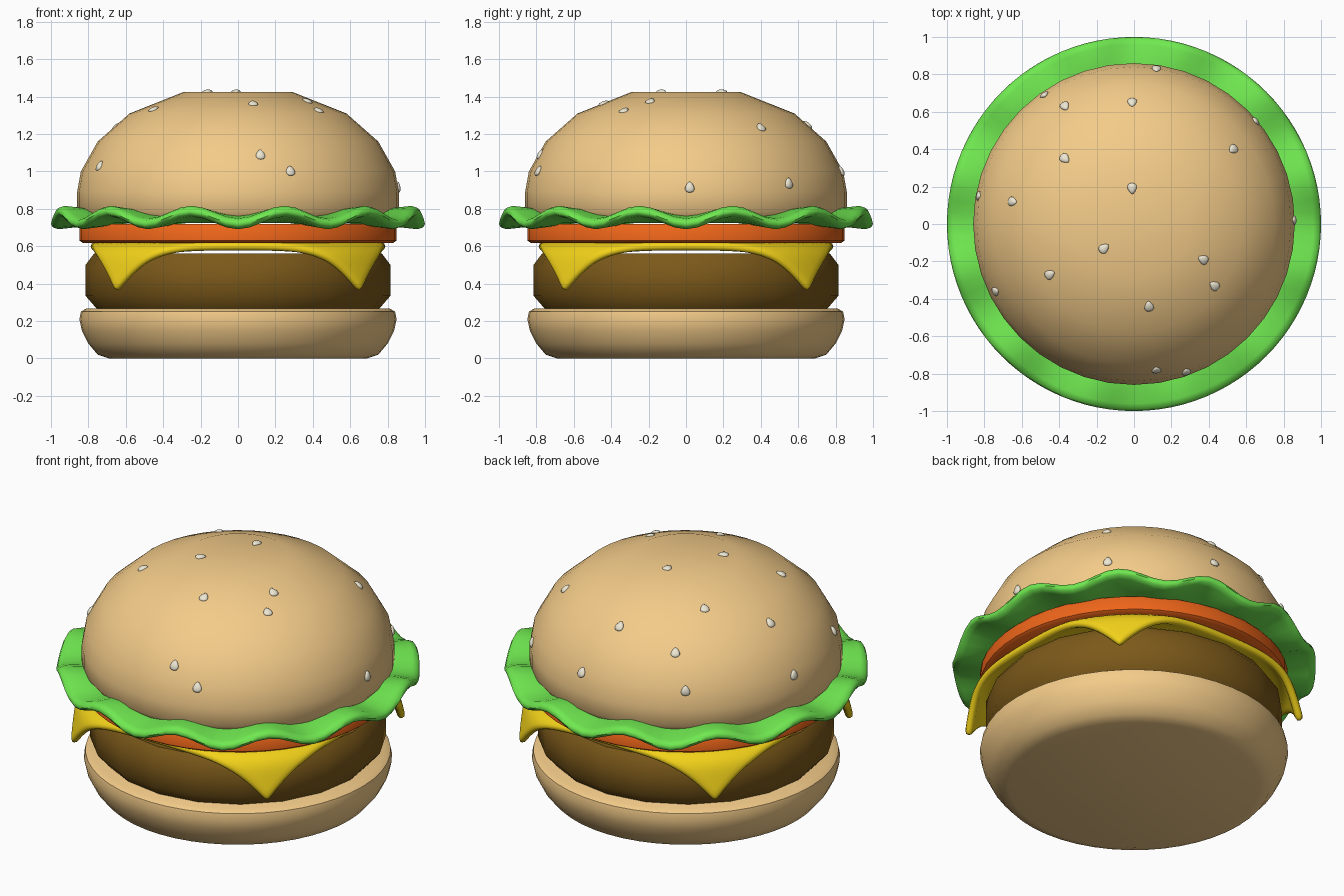
import bpy, bmesh, math
from mathutils import Vector, Matrix

if "Cube" in bpy.data.objects:
    bpy.data.objects.remove(bpy.data.objects["Cube"])


def material(name, rgb):
    m = bpy.data.materials.new(name)
    m.diffuse_color = (*rgb, 1)
    m.use_nodes = True
    m.node_tree.nodes["Principled BSDF"].inputs["Base Color"].default_value = m.diffuse_color
    return m


BREAD = material("bread", (0.90, 0.60, 0.25))
MEAT = material("meat", (0.20, 0.10, 0.01))
CHEESE = material("cheese", (0.90, 0.65, 0.01))
TOMATO = material("tomato", (0.85, 0.13, 0.01))
LEAF = material("leaf", (0.16, 0.80, 0.08))
SEED = material("seed", (0.85, 0.80, 0.65))


def finish(name, bm, mat, angle=45):
    bmesh.ops.recalc_face_normals(bm, faces=bm.faces)
    me = bpy.data.meshes.new(name)
    bm.to_mesh(me)
    bm.free()
    me.materials.append(mat)
    ob = bpy.data.objects.new(name, me)
    bpy.context.collection.objects.link(ob)
    bpy.ops.object.select_all(action='DESELECT')
    ob.select_set(True)
    bpy.context.view_layer.objects.active = ob
    bpy.ops.object.shade_smooth_by_angle(angle=math.radians(angle))
    return ob


def lathe(name, profile, mat, sides=32, wave=None, angle=45):
    """Revolve (radius, z) points; the ends are closed with flat caps."""
    bm = bmesh.new()
    rings = []
    for r, z in profile:
        ring = []
        for i in range(sides):
            a = 2 * math.pi * i / sides
            dz = wave(r, a) if wave else 0
            ring.append(bm.verts.new((r * math.cos(a), r * math.sin(a), z + dz)))
        rings.append(ring)
    for lo, hi in zip(rings, rings[1:]):
        for i in range(sides):
            j = (i + 1) % sides
            bm.faces.new((lo[i], lo[j], hi[j], hi[i]))
    bm.faces.new(rings[0])
    bm.faces.new(rings[-1])
    return finish(name, bm, mat, angle)


# Bottom bun, patty and tomato slice
lathe("bottom_bun", [(0.69, 0), (0.75, 0.02), (0.80, 0.08), (0.835, 0.15),
                     (0.848, 0.21), (0.84, 0.25), (0.81, 0.268)], BREAD, 48)
lathe("patty", [(0.75, 0.26), (0.815, 0.335), (0.815, 0.50), (0.77, 0.56)], MEAT, 20)
lathe("tomato_slice", [(0.83, 0.618), (0.847, 0.63), (0.847, 0.70), (0.83, 0.72)], TOMATO, 48)


# Wavy lettuce leaf, rippling more towards the rim
def ripple(r, a):
    k = max(0, (r - 0.70) / 0.30)
    return -0.034 * min(1, k * 1.3) * math.cos(12 * a)


lathe("lettuce", [(0.70, 0.725), (0.85, 0.725), (0.96, 0.725), (0.99, 0.735), (1.0, 0.752),
                  (0.99, 0.772), (0.96, 0.782), (0.85, 0.782), (0.70, 0.782)],
      LEAF, 96, ripple, 60)

# Top bun dome
DOME = [(0.83, 0.75), (0.86, 0.79), (0.86, 0.89), (0.84, 1.0),
        (0.75, 1.16), (0.58, 1.31), (0.29, 1.425)]
lathe("top_bun", DOME, BREAD, 40)

# Cheese: a square sheet whose corners bend down over the patty
bm = bmesh.new()
bmesh.ops.create_grid(bm, x_segments=32, y_segments=32, size=0.79)
START, BEND, LIMIT = 0.78, 0.12, 1.31
for v in bm.verts:
    r = math.hypot(v.co.x, v.co.y)
    drop, new_r = 0, r
    if r > START:
        s = r - START
        a = min(s / BEND, LIMIT)
        rest = s - a * BEND
        new_r = START + BEND * math.sin(a) + rest * math.cos(a)
        drop = BEND * (1 - math.cos(a)) + rest * math.sin(a)
    k = new_r / r if r > 0 else 1
    v.co = (v.co.x * k, v.co.y * k, 0.622 - drop)
cheese = finish("cheese_slice", bm, CHEESE, 60)
mod = cheese.modifiers.new("thickness", 'SOLIDIFY')
mod.thickness = 0.045
mod.offset = -1 if cheese.data.polygons[0].normal.z > 0 else 1
mod = cheese.modifiers.new("soft_edges", 'SUBSURF')
mod.levels = mod.render_levels = 1

# Sesame seeds: tapered drops lying on the dome
SPOTS = [(0.12, 0.83), (-0.48, 0.69), (-0.37, 0.63), (-0.01, 0.65), (0.65, 0.55),
         (0.53, 0.40), (-0.37, 0.35), (-0.01, 0.19), (-0.83, 0.15), (-0.65, 0.12),
         (0.855, 0.02), (-0.16, -0.13), (0.37, -0.19), (-0.45, -0.27), (0.43, -0.33),
         (-0.74, -0.36), (0.08, -0.44), (0.12, -0.78), (0.28, -0.79)]
bm = bmesh.new()
curve = DOME[2:] + [(0.0, 1.4251)]
for x, y in SPOTS:
    r = math.hypot(x, y)
    for (r0, z0), (r1, z1) in zip(curve, curve[1:]):
        if r1 <= r <= r0:
            break
    z = z0 + (z1 - z0) * (r0 - r) / (r0 - r1)
    out = Vector((x, y, 0)) / r
    up = (out * (r1 - r0) + Vector((0, 0, z1 - z0))).normalized()
    side = up.cross(Vector((-out.y, out.x, 0)))
    normal = side if side.z + side.dot(out) > 0 else -side
    across = up.cross(normal)
    turn = Matrix((across, up, normal)).transposed()
    drop = bmesh.ops.create_uvsphere(bm, u_segments=12, v_segments=8, radius=1)["verts"]
    for v in drop:
        c = v.co
        local = Vector((c.x * 0.024 * (1 - 0.4 * c.y), c.y * 0.03, c.z * 0.013))
        v.co = Vector((x, y, z)) + turn @ local
finish("sesame_seeds", bm, SEED, 60)
